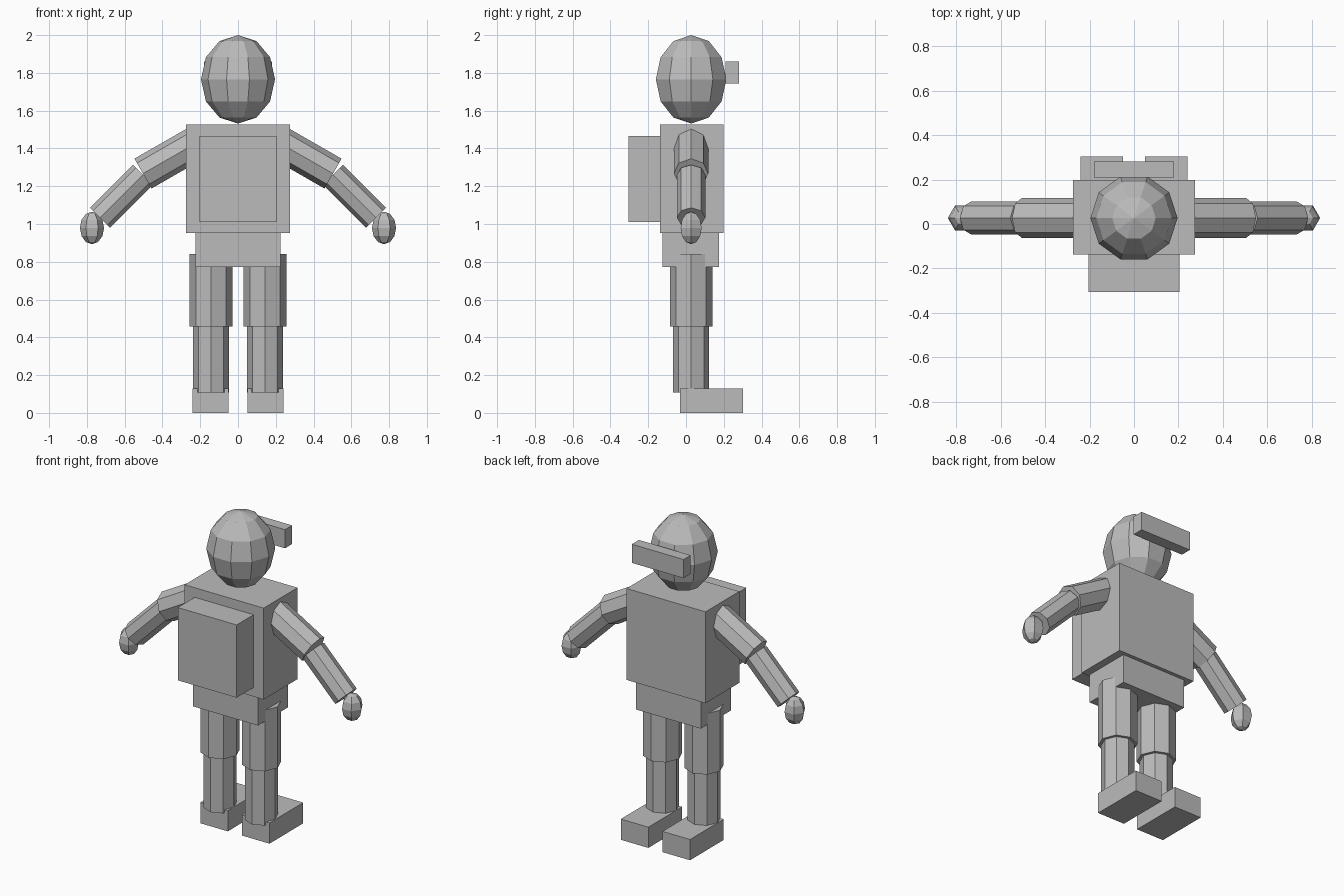
import bpy, bmesh, math
from mathutils import Matrix, Vector

if "Cube" in bpy.data.objects:
    bpy.data.objects.remove(bpy.data.objects["Cube"])

grey = bpy.data.materials.new("plain grey")
grey.diffuse_color = (0.5, 0.5, 0.5, 1)
grey.use_nodes = True
grey.node_tree.nodes["Principled BSDF"].inputs["Base Color"].default_value = grey.diffuse_color
BODY_Y = 0.027  # depth of the limb and head axis


def make(name, bm):
    bmesh.ops.recalc_face_normals(bm, faces=bm.faces)
    mesh = bpy.data.meshes.new(name)
    bm.to_mesh(mesh)
    bm.free()
    mesh.materials.append(grey)
    obj = bpy.data.objects.new(name, mesh)
    bpy.context.collection.objects.link(obj)
    return obj


def box(name, x, y, z):
    """Box from (min, max) ranges on each axis."""
    bm = bmesh.new()
    bmesh.ops.create_cube(bm, size=1)
    for v in bm.verts:
        v.co = Vector([(a + b) / 2 + c * (b - a) for c, (a, b) in zip(v.co, (x, y, z))])
    return make(name, bm)


def ellipsoid(name, center, radius, height, segments, rings):
    """Faceted ball with a corner pointing along x."""
    bm = bmesh.new()
    bmesh.ops.create_uvsphere(bm, u_segments=segments, v_segments=rings, radius=1)
    widest = max(bm.verts, key=lambda v: v.co.xy.length)
    turn = Matrix.Rotation(-math.atan2(widest.co.y, widest.co.x), 4, 'Z')
    size = Matrix.Diagonal((radius, radius, height, 1))
    bm.transform(Matrix.Translation(center) @ size @ turn)
    return make(name, bm)


def limb(name, start, end, radius):
    """Eight-sided tube between two (x, z) points."""
    a = Vector((start[0], BODY_Y, start[1]))
    b = Vector((end[0], BODY_Y, end[1]))
    d = b - a
    bm = bmesh.new()
    bmesh.ops.create_cone(bm, cap_ends=True, segments=8, radius1=radius,
                          radius2=radius, depth=d.length)
    bm.transform(Matrix.Translation((a + b) / 2) @ Matrix.Rotation(math.atan2(d.x, d.z), 4, 'Y'))
    return make(name, bm)


# Trunk and backpack
box("torso", (-0.274, 0.274), (-0.137, 0.198), (0.953, 1.526))
box("pelvis", (-0.225, 0.225), (-0.124, 0.175), (0.772, 0.97))
box("backpack", (-0.204, 0.204), (-0.305, -0.13), (1.01, 1.466))

# Head and visor
ellipsoid("head", (0, BODY_Y, 1.766), 0.196, 0.234, 10, 6)
box("visor", (-0.179, 0.179), (0.21, 0.28), (1.743, 1.86))

# Arms and legs
for side, s in (("left", -1), ("right", 1)):
    limb(side + "_upper_arm", (s * 0.21, 1.435), (s * 0.503, 1.267), 0.091)
    limb(side + "_forearm", (s * 0.503, 1.26), (s * 0.73, 1.033), 0.075)
    ellipsoid(side + "_hand", (s * 0.773, BODY_Y, 0.979), 0.064, 0.086, 6, 6)
    limb(side + "_thigh", (s * 0.143, 0.84), (s * 0.143, 0.457), 0.113)
    limb(side + "_shin", (s * 0.143, 0.49), (s * 0.143, 0.109), 0.095)
    box(side + "_foot", sorted((s * 0.049, s * 0.24)), (-0.031, 0.303), (0, 0.13))
